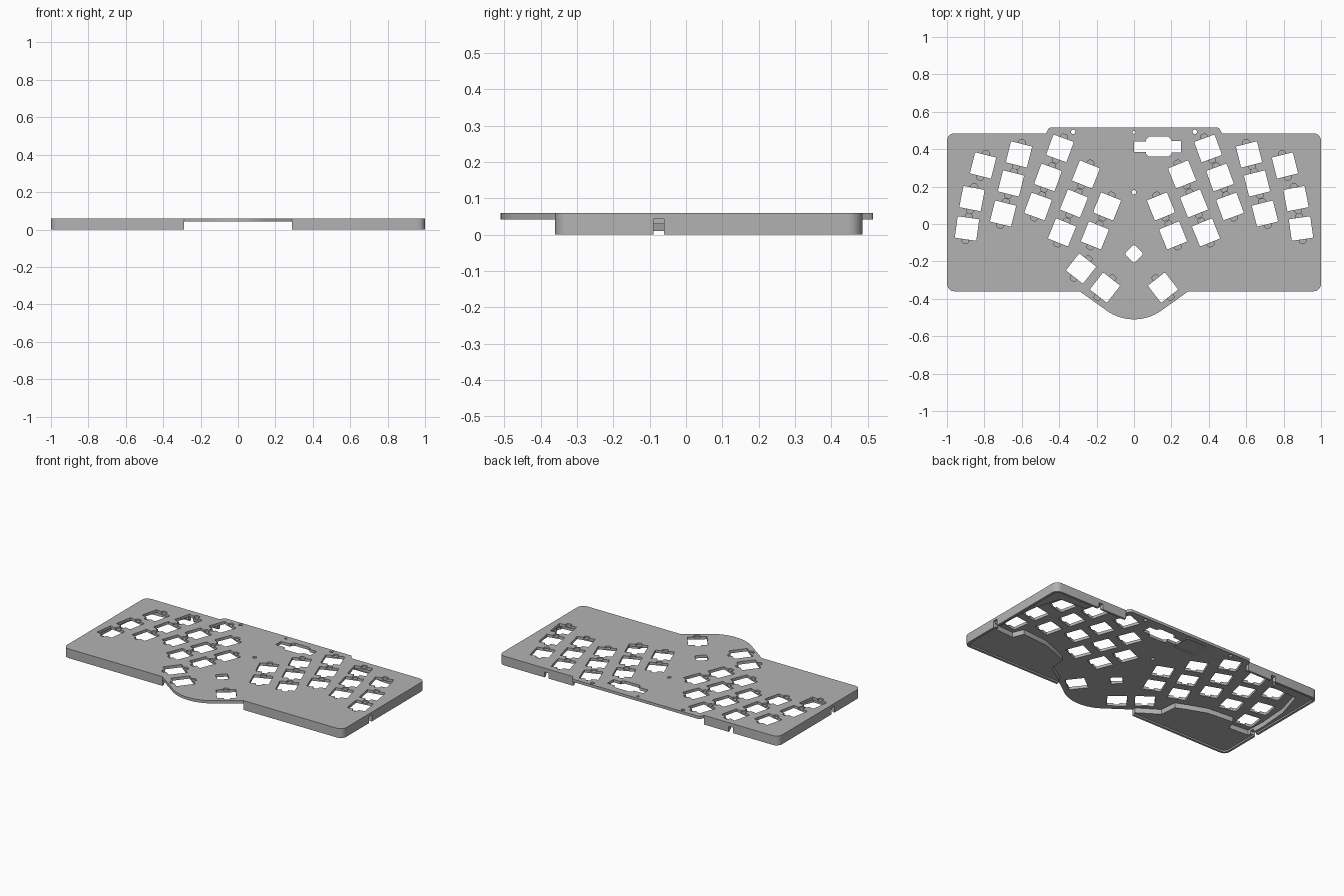
import bpy, bmesh
from math import radians, sin, cos, pi
from mathutils import Matrix, Vector

if "Cube" in bpy.data.objects:
    bpy.data.objects.remove(bpy.data.objects["Cube"])

TOP, ROOF = 0.06, 0.042   # top face and underside of the plate

grey = bpy.data.materials.new("case grey")
grey.use_nodes = True
GREY = (0.45, 0.45, 0.45, 1)
grey.diffuse_color = GREY
grey.node_tree.nodes["Principled BSDF"].inputs["Base Color"].default_value = GREY


def prism(name, points, z0, z1, matrix=Matrix()):
    """Extrude a flat outline between two heights."""
    bm = bmesh.new()
    face = bm.faces.new([bm.verts.new((p[0], p[1], z0)) for p in points])
    ext = bmesh.ops.extrude_face_region(bm, geom=[face])
    for v in ext["geom"]:
        if isinstance(v, bmesh.types.BMVert):
            v.co.z = z1
    bmesh.ops.recalc_face_normals(bm, faces=bm.faces)
    bm.transform(matrix)
    mesh = bpy.data.meshes.new(name)
    bm.to_mesh(mesh)
    bm.free()
    ob = bpy.data.objects.new(name, mesh)
    bpy.context.collection.objects.link(ob)
    return ob


def rounded(points, radius, steps=5):
    """Round the corners of an outline; radius is one value or one per corner."""
    out = []
    for i, p in enumerate(points):
        r = radius[i] if isinstance(radius, list) else radius
        p = Vector(p)
        a = (Vector(points[i - 1]) - p).normalized()
        b = (Vector(points[(i + 1) % len(points)]) - p).normalized()
        if r == 0:
            out.append(p)
            continue
        half = a.angle(b) / 2
        centre = p + (a + b).normalized() * (r / sin(half))
        start = p + a * (r * cos(half) / sin(half)) - centre
        end = p + b * (r * cos(half) / sin(half)) - centre
        for k in range(steps + 1):
            t = k / steps
            ang = start.angle(end)
            out.append(centre + (start * sin((1 - t) * ang) + end * sin(t * ang)) / sin(ang))
    return out


def rect(x0, x1, y0, y1):
    return [(x0, y0), (x1, y0), (x1, y1), (x0, y1)]


def disc(x, y, r, n=16):
    return [(x + r * cos(2 * pi * k / n), y + r * sin(2 * pi * k / n)) for k in range(n)]


def mirrored(half):
    """Complete a right-hand outline with its left-hand reflection."""
    return half + [(-p[0], p[1]) for p in reversed(half)]


# Case body: two wings, rear tab and curved front lip
R = 0.25
front_arc = [(R * sin(radians(a)), -0.51 + R * (1 - cos(radians(a)))) for a in range(2, 37, 4)]
wing = rounded([(0.29, -0.36), (1, -0.36), (1, 0.485), (0.47, 0.485), (0.455, 0.515), (0.3, 0.515)],
               [0, 0.04, 0.04, 0, 0.015, 0])
case = prism("keyboard_case", mirrored(front_arc + [tuple(p) for p in wing]), 0, TOP)
case.data.materials.append(grey)


def cut(points, z0, z1, matrix=Matrix()):
    tool = prism("cutter", points, z0, z1, matrix)
    tool.hide_render = True
    mod = case.modifiers.new("cut", "BOOLEAN")
    mod.operation, mod.solver, mod.object = "DIFFERENCE", "EXACT", tool
    bpy.context.view_layer.objects.active = case
    bpy.ops.object.modifier_apply(modifier=mod.name)
    mesh = tool.data
    bpy.data.objects.remove(tool)
    bpy.data.meshes.remove(mesh)


# Shallow bottom cover recess inside the rim
cut(rounded(rect(-0.985, 0.985, -0.345, 0.47), 0.03), -0.05, 0.01)

# Circuit board cavity, open at the front lip and rear tab
cavity = [(0.29, -0.6), (0.29, -0.335), (0.42, -0.25), (0.43, -0.14), (0.5, -0.11),
          (0.62, -0.065), (0.8, -0.05), (0.83, -0.12), (0.965, -0.11), (0.97, 0.02),
          (0.955, 0.22), (0.9, 0.4), (0.72, 0.41), (0.70, 0.46), (0.47, 0.46), (0.47, 0.6)]
cut(mirrored(cavity), -0.06, ROOF)

# Controller pocket under the plate
cut(rect(-0.15, -0.005, 0.36, 0.48), 0.03, 0.048)

# Wall notches on the sides and at the back
for s in (-1, 1):
    cut(rect(*sorted((s * 0.93, s * 1.1)), -0.09, -0.06), -0.04, 0.03)
    cut(rect(*sorted((s * 0.985, s * 1.1)), -0.09, -0.06), -0.03, 0.043)
    cut(rect(*sorted((s * 0.645, s * 0.675)), 0.39, 0.6), -0.04, 0.035)

# Key openings: x, y and tilt for the left bank, repeated on the right
keys = [(-0.807, 0.313, 14), (-0.866, 0.136, 11), (-0.893, -0.024, 8),
        (-0.615, 0.372, 14), (-0.658, 0.217, 14), (-0.70, 0.056, 14),
        (-0.396, 0.404, 20), (-0.46, 0.249, 20), (-0.513, 0.094, 20),
        (-0.257, 0.265, 22), (-0.321, 0.11, 22), (-0.385, -0.045, 22),
        (-0.144, 0.094, 22), (-0.209, -0.061, 22), (-0.155, -0.34, 38)]
places = [(s * x, y, s * a) for x, y, a in keys for s in (1, -1)]
places.append((-0.283, -0.238, 38))
W = 0.058
for x, y, a in places:
    place = Matrix.Translation((x, y, 0)) @ Matrix.Rotation(-radians(a), 4, "Z")
    cut(rounded(rect(-W, W, -W, W), 0.005, 2), -0.05, 0.08, place)
    # Clip pockets at both ends of the opening
    for s in (-1, 1):
        cut(rounded(rect(-0.018, 0.018, *sorted((s * 0.04, s * 0.08))), 0.012, 3), 0.05, 0.09, place)

# Diamond opening in the middle
diamond = Matrix.Translation((0, -0.16, 0)) @ Matrix.Rotation(pi / 4, 4, "Z")
cut(rounded(rect(-0.036, 0.036, -0.036, 0.036), 0.01, 3), -0.05, 0.08, diamond)

# Display window: long bar with a wider octagonal middle
window = [(0, 0.385), (0.065, 0.385), (0.065, 0.375), (0.08, 0.36), (0.185, 0.36),
          (0.2, 0.375), (0.2, 0.382), (0.252, 0.382), (0.252, 0.445), (0.2, 0.445),
          (0.2, 0.452), (0.185, 0.467), (0.08, 0.467), (0.065, 0.452), (0.065, 0.44), (0, 0.44)]
cut(window, -0.05, 0.08)

# Screw holes
for x, y, r in [(-0.325, 0.493, 0.012), (0, 0.49, 0.008), (0.325, 0.493, 0.012), (0, 0.17, 0.012)]:
    cut(disc(x, y, r), -0.05, 0.08)

# Smooth rounded corners, sharp edges kept
bpy.ops.object.select_all(action="DESELECT")
case.select_set(True)
bpy.context.view_layer.objects.active = case
bpy.ops.object.shade_smooth_by_angle(angle=radians(25))
